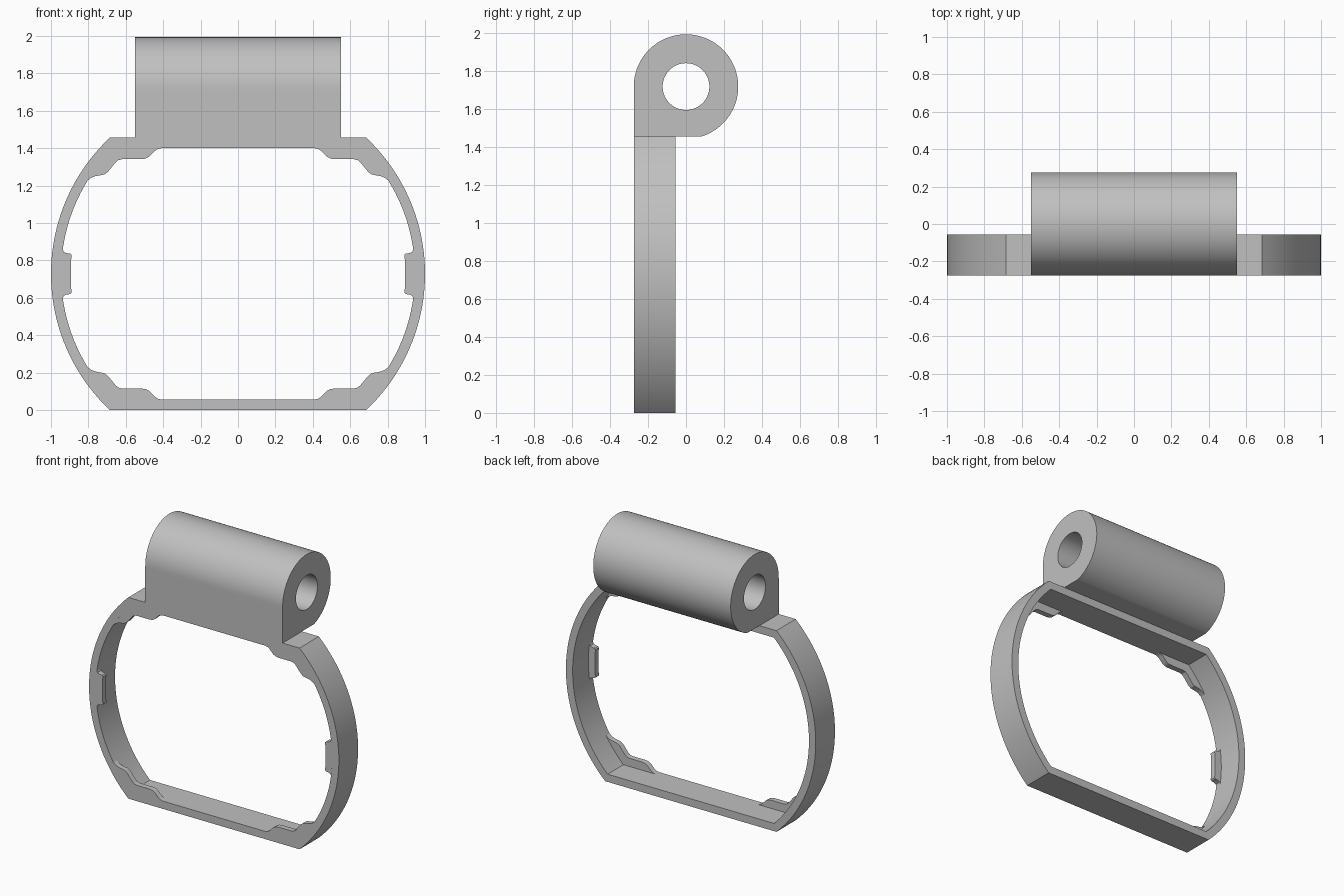
import bpy, bmesh
from math import sin, cos, asin, atan2, pi, hypot, radians

cube = bpy.data.objects.get("Cube")
if cube:
    bpy.data.objects.remove(cube, do_unlink=True)

grey = bpy.data.materials.new("grey_plastic")
grey.use_nodes = True
colour = (0.53, 0.53, 0.53, 1)
grey.diffuse_color = colour
grey.node_tree.nodes["Principled BSDF"].inputs["Base Color"].default_value = colour

FRONT, BACK = -0.275, -0.055     # band depth range
MID = 0.728                      # height of the band centre
R_IN, FLAT_IN = 0.946, 0.672     # inner radius and half height of the opening


def finish(name, bm):
    bmesh.ops.recalc_face_normals(bm, faces=bm.faces)
    me = bpy.data.meshes.new(name)
    bm.to_mesh(me)
    bm.free()
    me.materials.append(grey)
    me.shade_smooth()
    me.set_sharp_from_angle(angle=radians(25))
    ob = bpy.data.objects.new(name, me)
    bpy.context.collection.objects.link(ob)


def tube(name, outer, inner, place, a, b):
    """Extrude the region between two matching loops from depth a to b."""
    bm = bmesh.new()
    rings = [[bm.verts.new(place(p, q, d)) for p, q in loop]
             for loop, d in ((outer, a), (outer, b), (inner, b), (inner, a))]
    n = len(outer)
    for k in range(4):
        r, s = rings[k], rings[(k + 1) % 4]
        for i in range(n):
            j = (i + 1) % n
            bm.faces.new((r[i], r[j], s[j], s[i]))
    finish(name, bm)


def plate(name, pts, a, b):
    """Extrude an x-z outline from depth a to b."""
    bm = bmesh.new()
    face = bm.faces.new([bm.verts.new((x, a, z)) for x, z in pts])
    ext = bmesh.ops.extrude_face_region(bm, geom=[face])["geom"]
    bmesh.ops.translate(bm, vec=(0, b - a, 0),
                        verts=[v for v in ext if isinstance(v, bmesh.types.BMVert)])
    finish(name, bm)


def arc(r, start, end, n):
    return [(r * cos(start + (end - start) * i / n),
             r * sin(start + (end - start) * i / n)) for i in range(n + 1)]


# Band: a circle with its top and bottom cut flat
def flat_circle(r, half):
    a = asin(half / r)
    return [(x, z + MID) for x, z in arc(r, -a, a, 40) + arc(r, pi - a, pi + a, 40)]


tube("band", flat_circle(1.0, MID), flat_circle(R_IN, FLAT_IN),
     lambda x, z, y: (x, y, z), FRONT, BACK)

# Hinge barrel: round on top and back, square at the front, with a bore
R, DROP, AXIS, BORE = 0.275, 0.262, 1.718, 0.123
low = 2 * pi - asin(DROP / R)
corner = pi + atan2(DROP, R)


def radius(t):
    if pi < t <= corner:
        return R / abs(cos(t))
    if corner < t < low:
        return DROP / abs(sin(t))
    return R


angles = sorted([i * pi / 48 for i in range(96)] + [corner, low])
tube("hinge_barrel",
     [(radius(t) * cos(t), radius(t) * sin(t)) for t in angles],
     [(BORE * cos(t), BORE * sin(t)) for t in angles],
     lambda y, z, x: (x, y, z + AXIS), -0.55, 0.55)

# Thin retaining tabs, flush with the front face
step = [(0.41, 0.672), (0.43, 0.667), (0.445, 0.657), (0.475, 0.626),
        (0.495, 0.616), (0.52, 0.613), (0.62, 0.613), (0.64, 0.608),
        (0.655, 0.595), (0.695, 0.546), (0.715, 0.531), (0.765, 0.522),
        (0.785, 0.513)]
end = asin(0.498 / R_IN)
corner_tab = step + arc(R_IN, end, asin(FLAT_IN / R_IN), 8)

half = [(0.932, 0.118), (0.918, 0.111), (0.897, 0.108), (0.889, 0.1),
        (0.889, 0.09), (0.893, 0.075)]
side = asin(0.13 / R_IN)
side_tab = half + [(x, -z) for x, z in reversed(half)] + arc(R_IN, -side, side, 8)

for sx, lr in ((1, "left"), (-1, "right")):
    plate(f"side_tab_{lr}", [(sx * x, MID + z) for x, z in side_tab],
          FRONT, FRONT + 0.04)
    for sz, ud in ((1, "upper"), (-1, "lower")):
        plate(f"{ud}_corner_tab_{lr}",
              [(sx * x, MID + sz * z) for x, z in corner_tab],
              FRONT, FRONT + 0.04)
